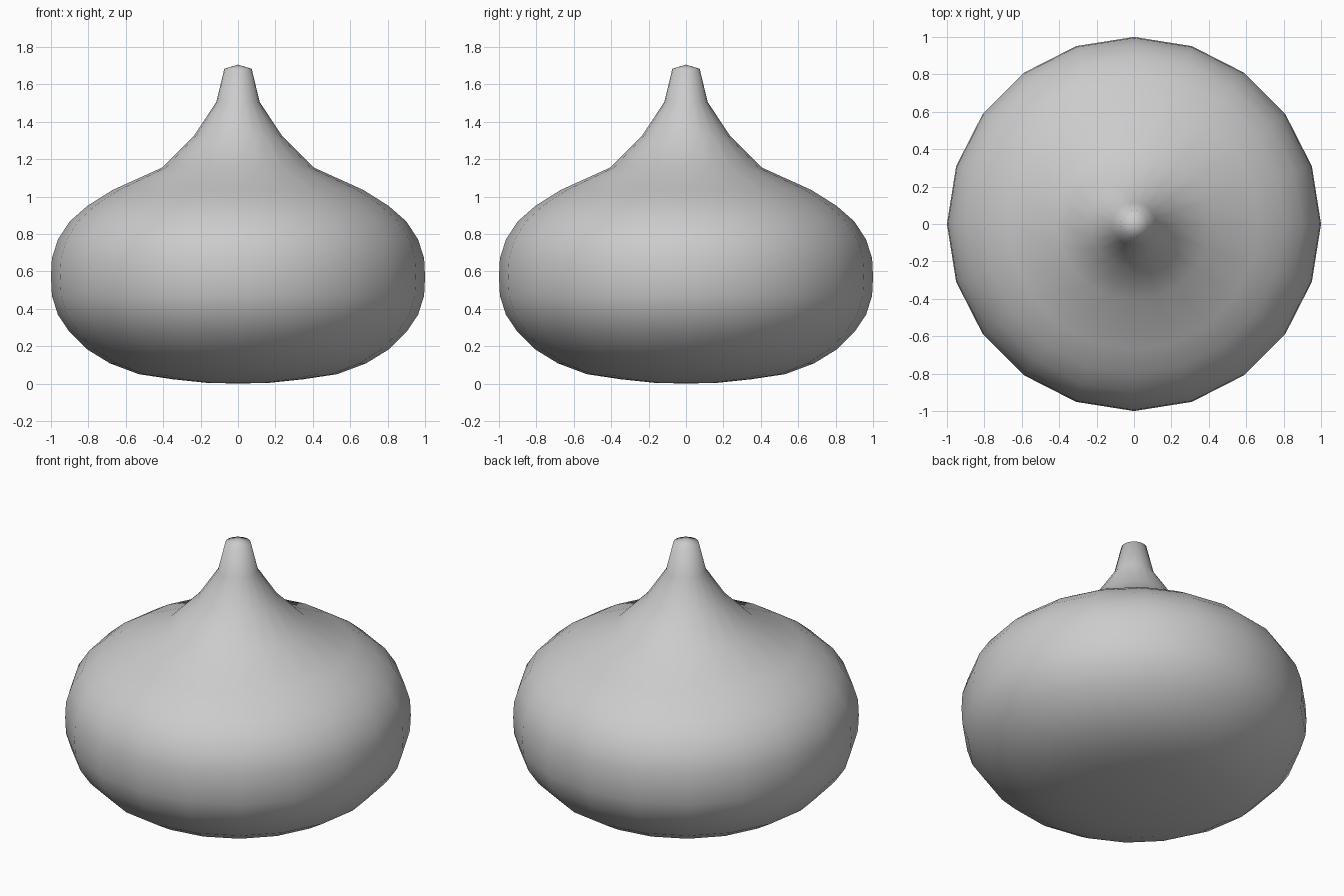
import bpy
import bmesh
from math import tau

cube = bpy.data.objects.get("Cube")
if cube:
    bpy.data.objects.remove(cube, do_unlink=True)

# Plain grey finish
grey = bpy.data.materials.new("plain grey")
grey.use_nodes = True
colour = (0.6, 0.6, 0.6, 1)
grey.diffuse_color = colour
grey.node_tree.nodes["Principled BSDF"].inputs["Base Color"].default_value = colour

# Radius and height, from the bottom pole to the tip
PROFILE = [
    (0, 0), (0.17, 0.004), (0.35, 0.023), (0.53, 0.05), (0.685, 0.108),
    (0.81, 0.185), (0.9, 0.275), (0.963, 0.368), (0.995, 0.47), (1, 0.57),
    (0.995, 0.67), (0.963, 0.77), (0.9, 0.867), (0.805, 0.95), (0.67, 1.035),
    (0.405, 1.155), (0.235, 1.325), (0.116, 1.505), (0.073, 1.683), (0, 1.705),
]
SIDES = 20

# Drop-shaped body, turned around the vertical axis
bm = bmesh.new()
points = [bm.verts.new((r, 0, z)) for r, z in PROFILE]
edges = [bm.edges.new(pair) for pair in zip(points, points[1:])]
bmesh.ops.spin(bm, geom=points + edges, cent=(0, 0, 0), axis=(0, 0, 1),
               angle=tau, steps=SIDES, use_merge=True)
bmesh.ops.remove_doubles(bm, verts=bm.verts, dist=0.0005)
bmesh.ops.recalc_face_normals(bm, faces=bm.faces)
for face in bm.faces:
    face.smooth = True

mesh = bpy.data.meshes.new("drop_body")
bm.to_mesh(mesh)
bm.free()
mesh.materials.append(grey)
body = bpy.data.objects.new("drop_body", mesh)
bpy.context.collection.objects.link(body)
